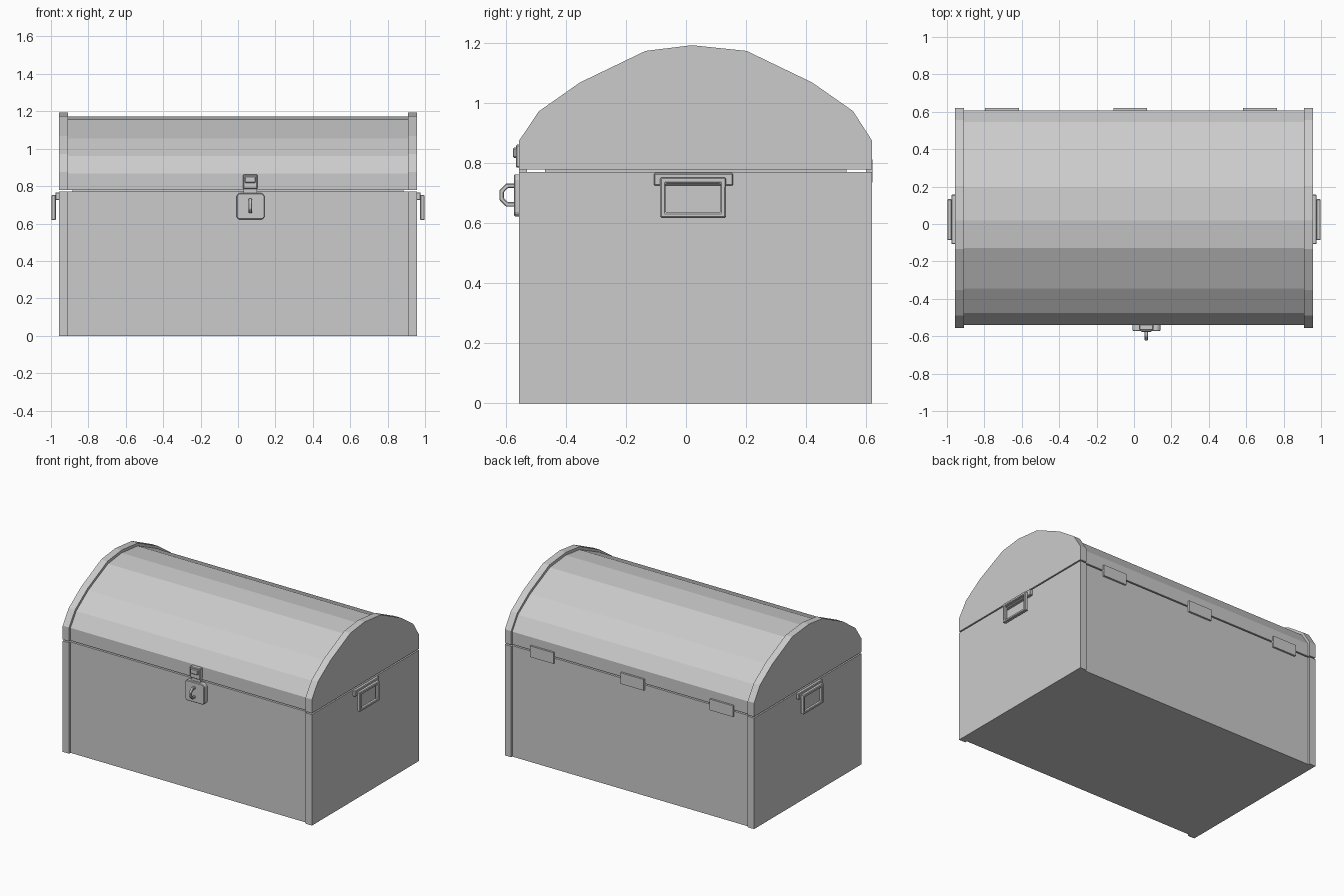
import bpy, bmesh, math

if "Cube" in bpy.data.objects:
    bpy.data.objects.remove(bpy.data.objects["Cube"])


def prism(name, pts, axis, a, b, hole=None, bevel=0.0):
    """Extrude a 2D outline from a to b along an axis, with an optional matching hole outline."""
    place = {'x': lambda p, t: (t, p[0], p[1]),
             'y': lambda p, t: (p[0], t, p[1]),
             'z': lambda p, t: (p[0], p[1], t)}[axis]
    bm = bmesh.new()
    loops = [[bm.verts.new(place(p, t)) for p in outline]
             for outline in ([pts, hole] if hole else [pts]) for t in (a, b)]
    n = len(pts)

    def bridge(l, m):
        for i in range(n):
            j = (i + 1) % n
            bm.faces.new((l[i], l[j], m[j], m[i]))

    bridge(loops[0], loops[1])
    if hole:
        bridge(loops[2], loops[3])
        bridge(loops[0], loops[2])
        bridge(loops[1], loops[3])
    else:
        bm.faces.new(loops[0])
        bm.faces.new(loops[1])
    bmesh.ops.recalc_face_normals(bm, faces=bm.faces)
    mesh = bpy.data.meshes.new(name)
    bm.to_mesh(mesh)
    bm.free()
    obj = bpy.data.objects.new(name, mesh)
    bpy.context.collection.objects.link(obj)
    if bevel:
        mod = obj.modifiers.new("edge_bevel", 'BEVEL')
        mod.width = bevel
        mod.segments = 1
    return obj


def rect(u0, u1, v0, v1):
    return [(u0, v0), (u1, v0), (u1, v1), (u0, v1)]


BODY_TOP, LID_BOTTOM = 0.770, 0.779
MID_X, END_X = 0.908, 0.957

# Lid arch outlines: end bands and the slightly lower middle
end_arch = [(-0.556, LID_BOTTOM), (-0.556, 0.875), (-0.49, 0.973), (-0.353, 1.069),
            (-0.135, 1.174), (0.02, 1.193), (0.202, 1.174), (0.42, 1.069),
            (0.556, 0.974), (0.62, 0.875), (0.62, LID_BOTTOM)]
mid_arch = [(-0.54, LID_BOTTOM), (-0.54, 0.867), (-0.477, 0.96), (-0.345, 1.054),
            (-0.129, 1.155), (0.02, 1.173), (0.196, 1.155), (0.41, 1.054),
            (0.545, 0.961), (0.608, 0.867), (0.608, LID_BOTTOM)]

# Chest body and lid middle
prism("body", rect(-0.54, 0.608, 0, BODY_TOP), 'x', -MID_X, MID_X)
prism("lid", mid_arch, 'x', -MID_X, MID_X)

# Inner lip that closes the seam between body and lid
prism("inner_lip", rect(-0.885, 0.885, -0.47, 0.535), 'z', 0.70, 0.85,
      hole=rect(-0.86, 0.86, -0.445, 0.51))

# End boards and carrying handles on both sides
for side, s in (("left", -1), ("right", 1)):
    prism(side + "_body_end", rect(-0.556, 0.62, 0, BODY_TOP), 'x', s * MID_X, s * END_X)
    prism(side + "_lid_end", end_arch, 'x', s * MID_X, s * END_X)
    prism(side + "_handle_mount", rect(-0.107, 0.157, 0.725, 0.767), 'x',
          s * (END_X - 0.005), s * 0.977, bevel=0.004)
    prism(side + "_handle_grip", rect(-0.086, 0.133, 0.618, 0.753), 'x',
          s * 0.974, s * 0.998, hole=rect(-0.068, 0.115, 0.635, 0.733), bevel=0.004)

# Back hinges
for i, x in enumerate((-0.706, -0.02, 0.674)):
    prism(f"hinge_{i + 1}", rect(x - 0.09, x + 0.09, 0.735, 0.812), 'y', 0.60, 0.621)

# Hasp: upper plate, raised barrel and neck over the seam
prism("hasp_plate", rect(0.027, 0.104, 0.785, 0.862), 'y', -0.53, -0.567, bevel=0.004)
prism("hasp_barrel", rect(0.036, 0.095, 0.818, 0.852), 'y', -0.56, -0.577, bevel=0.004)
prism("hasp_neck", rect(0.03, 0.101, 0.75, 0.79), 'y', -0.53, -0.556)

# Lock plate with clipped corners
lock = [(0.004, 0.622), (0.13, 0.622), (0.142, 0.634), (0.142, 0.748),
        (0.128, 0.763), (0.006, 0.763), (-0.008, 0.748), (-0.008, 0.634)]
prism("lock_plate", lock, 'y', -0.53, -0.573, bevel=0.004)

# Octagonal staple ring through the lock plate


def octagon(r):
    return [(-0.583 + r * math.cos(math.pi * (i + 0.5) / 4),
             0.694 + r * math.sin(math.pi * (i + 0.5) / 4)) for i in range(8)]


prism("staple", octagon(0.042), 'x', 0.057, 0.075, hole=octagon(0.026), bevel=0.003)
